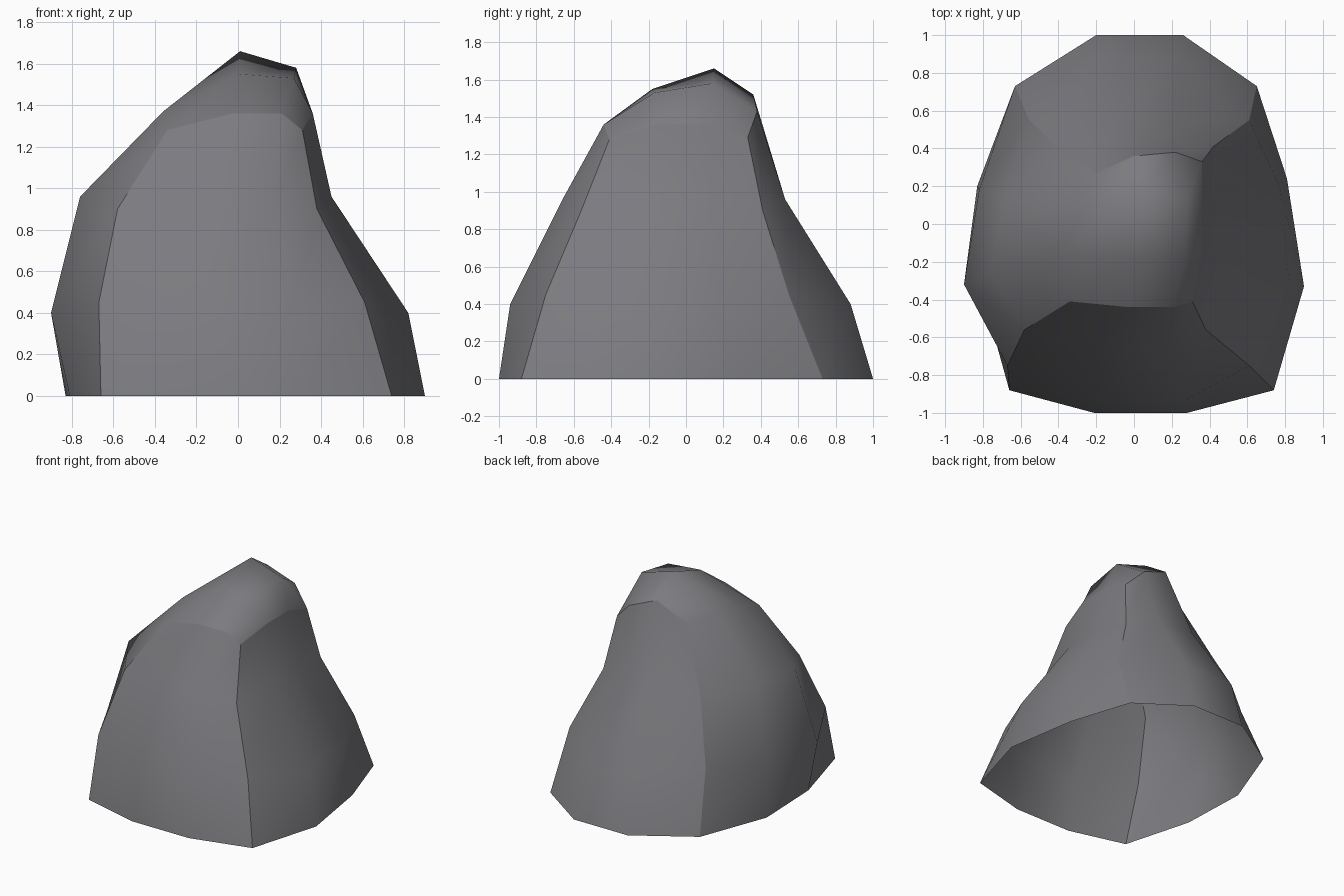
import bpy
import bmesh

cube = bpy.data.objects.get("Cube")
if cube:
    bpy.data.objects.remove(cube, do_unlink=True)

CM = 0.01  # outlines are written in hundredths of a unit

# Horizontal outlines, counterclockwise from the front -x corner.
# Every third point is a corner of the boulder.
foot = [(-66, -88), (-21, -100), (28, -100), (74, -88), (90, -33), (81, 24),
        (65, 73), (26, 100), (-20, 100), (-63, 73), (-83, 20), (-81, -34)]
belly = [(-67, -75), (-21, -94), (26, -94), (61, -75), (82, -30), (77, 20),
         (61, 55), (24, 88), (-20, 88), (-56, 56), (-82, 18), (-90, -32)]
waist = [(-58, -56), (-19, -66), (18, -66), (38, -56), (45, -21), (45, 13),
         (42, 41), (21, 53), (-12, 53), (-42, 42), (-68, 14), (-76, -25)]
shoulder = [(-34, -41), (-3, -44), (21, -44), (31, -41), (36, -15), (36, 11),
            (36, 33), (22, 38), (0, 36), (-20, 27), (-31, 8), (-36, -16)]
shoulder_heights = [128, 136, 136, 128, 136, 136, 129, 143, 152, 136, 139, 137]
# Four points on the crown
crown = [(0, -18, 155), (27, -17, 153), (1, 15, 166), (28, 14, 158)]


def level_heights(corner, middle):
    """Corners of a level sit at a different height from the points between."""
    return [corner if i % 3 == 0 else middle for i in range(12)]


def add_ring(bm, outline, heights):
    return [bm.verts.new((x * CM, y * CM, z * CM))
            for (x, y), z in zip(outline, heights)]


def mark_sharp(bm, first, second):
    edge = bm.edges.get((first, second))
    if edge:
        edge.smooth = False


bm = bmesh.new()
rings = [add_ring(bm, foot, level_heights(0, 0)),
         add_ring(bm, belly, level_heights(45, 40)),
         add_ring(bm, waist, level_heights(90, 96)),
         add_ring(bm, shoulder, shoulder_heights)]

# Side walls, open underneath
for lower, upper in zip(rings, rings[1:]):
    for i in range(12):
        j = (i + 1) % 12
        bm.faces.new((lower[i], lower[j], upper[j], upper[i]))

# Crown patch closing the top
top = rings[-1]
a, b, c, d = [bm.verts.new((x * CM, y * CM, z * CM)) for x, y, z in crown]
rows = [top[0:4],
        [top[11], a, b, top[4]],
        [top[10], c, d, top[5]],
        [top[9], top[8], top[7], top[6]]]
for front, back in zip(rows, rows[1:]):
    for i in range(3):
        bm.faces.new((front[i], front[i + 1], back[i + 1], back[i]))

# Smooth panels with sharp creases at the corners and around the crown
for face in bm.faces:
    face.smooth = True
for lower, upper in zip(rings, rings[1:]):
    for corner in range(0, 12, 3):
        mark_sharp(bm, lower[corner], upper[corner])
for i in range(9):
    mark_sharp(bm, top[i], top[i + 1])

mesh = bpy.data.meshes.new("boulder")
bm.to_mesh(mesh)
bm.free()

# Plain stone colour
stone = bpy.data.materials.new("stone_grey")
stone.use_nodes = True
colour = (0.2, 0.2, 0.215, 1)
stone.diffuse_color = colour
shader = next(n for n in stone.node_tree.nodes if n.type == "BSDF_PRINCIPLED")
shader.inputs["Base Color"].default_value = colour
shader.inputs["Roughness"].default_value = 0.9
mesh.materials.append(stone)

boulder = bpy.data.objects.new("boulder", mesh)
bpy.context.collection.objects.link(boulder)
